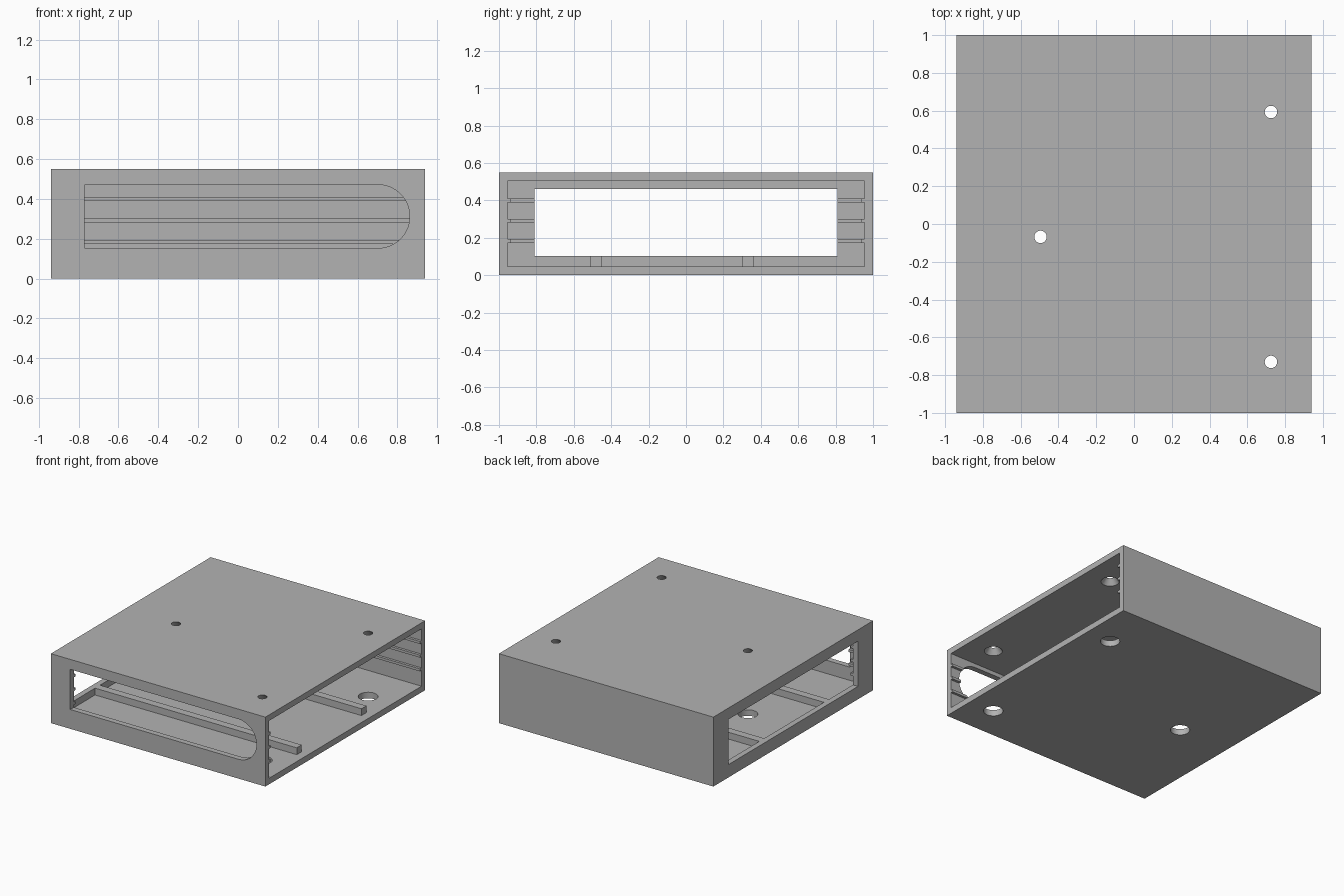
import bpy, bmesh, math
from mathutils import Matrix, Vector

default = bpy.data.objects.get("Cube")
if default:
    bpy.data.objects.remove(default, do_unlink=True)

grey = bpy.data.materials.new("light_grey")
grey.use_nodes = True
colour = (0.45, 0.45, 0.45, 1)
grey.diffuse_color = colour
grey.node_tree.nodes["Principled BSDF"].inputs["Base Color"].default_value = colour

# Main dimensions
HX, HY, H = 0.94, 1.0, 0.55
IN_X, IN_Y = -0.895, 0.955
FLOOR, CEILING = 0.048, 0.503
HOLES = [(0.725, 0.593), (0.725, -0.73), (-0.495, -0.068)]


def finish(name, bm):
    bmesh.ops.recalc_face_normals(bm, faces=bm.faces)
    mesh = bpy.data.meshes.new(name)
    bm.to_mesh(mesh)
    bm.free()
    mesh.materials.append(grey)
    ob = bpy.data.objects.new(name, mesh)
    bpy.context.collection.objects.link(ob)
    return ob


def box(name, lo, hi):
    lo, hi = Vector(lo), Vector(hi)
    bm = bmesh.new()
    bmesh.ops.create_cube(bm, size=1, matrix=Matrix.Translation((lo + hi) / 2)
                          @ Matrix.Diagonal((*(hi - lo), 1)))
    return finish(name, bm)


def cone(name, x, y, z0, z1, r0, r1):
    bm = bmesh.new()
    bmesh.ops.create_cone(bm, cap_ends=True, segments=48, radius1=r0, radius2=r1,
                          depth=z1 - z0,
                          matrix=Matrix.Translation((x, y, (z0 + z1) / 2)))
    return finish(name, bm)


def slot_shape(name, x0, cx, cz, r, y0, y1):
    # Square left end, half-round right end
    pts = [(x0, cz + r), (x0, cz - r)]
    pts += [(cx + r * math.cos(a), cz + r * math.sin(a))
            for a in (math.pi * (i / 32 - 0.5) for i in range(33))]
    bm = bmesh.new()
    face = bm.faces.new([bm.verts.new((x, y0, z)) for x, z in pts])
    out = bmesh.ops.extrude_face_region(bm, geom=[face])
    verts = [v for v in out["geom"] if isinstance(v, bmesh.types.BMVert)]
    bmesh.ops.translate(bm, verts=verts, vec=(0, y1 - y0, 0))
    return finish(name, bm)


def cut(ob, cutters):
    for c in cutters:
        mod = ob.modifiers.new("cut", 'BOOLEAN')
        mod.operation = 'DIFFERENCE'
        mod.solver = 'EXACT'
        mod.object = c
    bpy.context.view_layer.update()
    evaluated = ob.evaluated_get(bpy.context.evaluated_depsgraph_get())
    mesh = bpy.data.meshes.new_from_object(evaluated)
    ob.modifiers.clear()
    ob.data = mesh


# Cutters: open right side, left window, front slot
cavity = box("cavity_cutter", (IN_X, -IN_Y, FLOOR), (1.1, IN_Y, CEILING))
window = box("window_cutter", (-1.1, -0.81, 0.102), (-0.8, 0.81, 0.46))
slot = slot_shape("slot_cutter", -0.77, 0.703, 0.312, 0.159, -1.1, -0.85)

# Screw holes: countersunk in the roof, wide access holes in the floor
roof_holes, floor_holes = [], []
slope = (0.066 - 0.033) / (H - CEILING)
for x, y in HOLES:
    e = 0.02
    roof_holes.append(cone("countersink_cutter", x, y, CEILING - e, H + e / 4,
                           0.066 + slope * e, 0.033 - slope * e / 4))
    floor_holes.append(cone("access_cutter", x, y, -0.1, 0.15, 0.071, 0.071))

# Housing
housing = box("housing", (-HX, -HY, 0), (HX, HY, H))
cut(housing, [cavity, window, slot] + roof_holes + floor_holes)

# Three levels of thin rails around the inside walls
D = 0.02
for i, z in enumerate((0.183, 0.292, 0.4)):
    z0, z1 = z - 0.01, z + 0.01
    box(f"back_rail_{i + 1}", (IN_X, IN_Y - D, z0), (HX, IN_Y, z1))
    front = box(f"front_rail_{i + 1}", (IN_X, -IN_Y, z0), (HX, -IN_Y + D, z1))
    cut(front, [slot])
    side = box(f"left_rail_{i + 1}", (IN_X, -IN_Y + D, z0), (IN_X + D, IN_Y - D, z1))
    cut(side, [window])

# Floor support bars
for name, y in (("front_floor_bar", -0.48), ("back_floor_bar", 0.33)):
    box(name, (IN_X, y - 0.031, FLOOR), (0.873, y + 0.031, 0.102))

# Remove the cutters and smooth the curved edges
for c in [cavity, window, slot] + roof_holes + floor_holes:
    bpy.data.objects.remove(c, do_unlink=True)
bpy.ops.object.select_all(action='DESELECT')
housing.select_set(True)
bpy.context.view_layer.objects.active = housing
bpy.ops.object.shade_smooth_by_angle(angle=math.radians(30))
